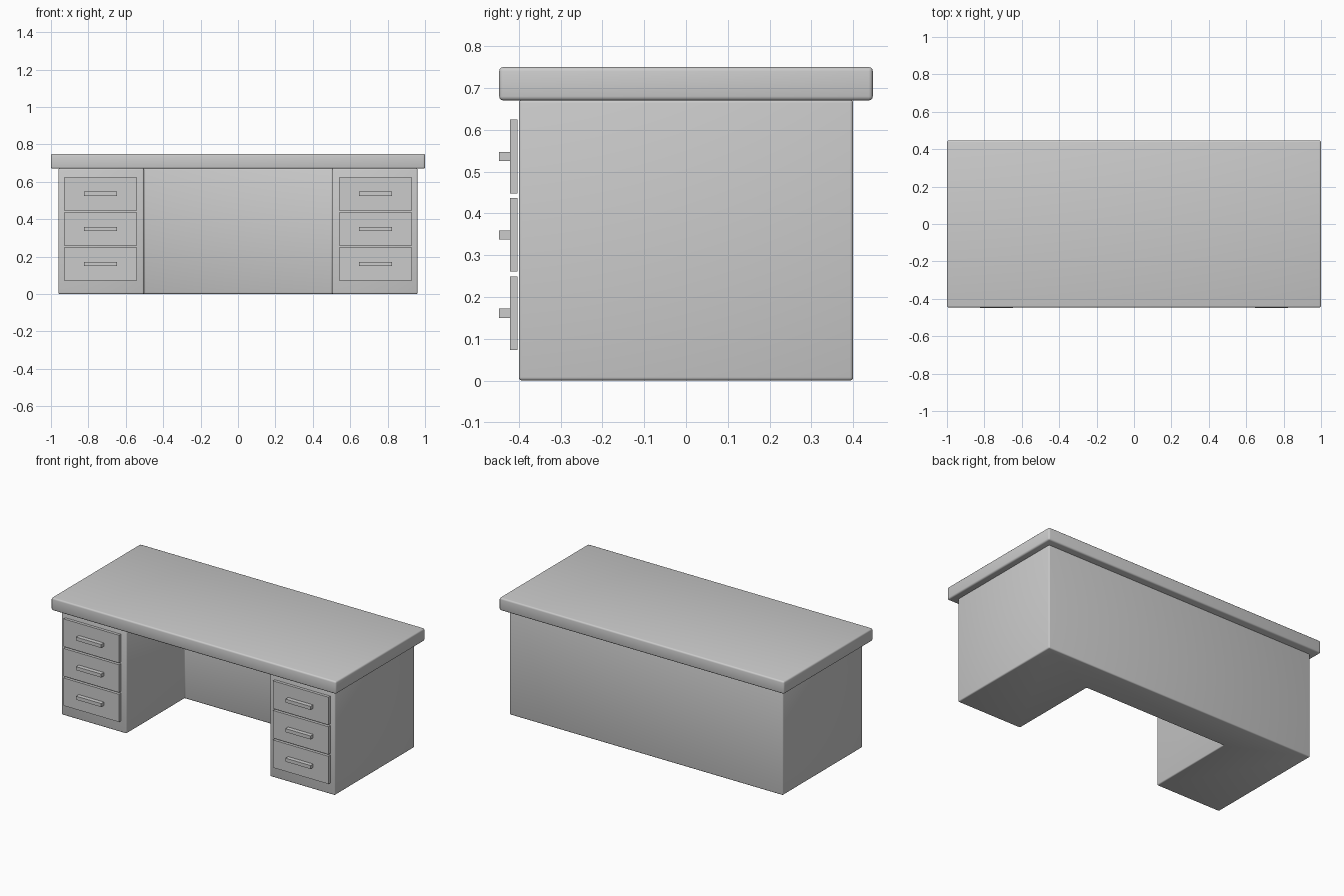
import bpy, bmesh, math

if "Cube" in bpy.data.objects:
    bpy.data.objects.remove(bpy.data.objects["Cube"])


def finish(obj, bevel=0.0):
    """Optional rounded edges plus smooth shading by angle."""
    bpy.ops.object.select_all(action='DESELECT')
    obj.select_set(True)
    bpy.context.view_layer.objects.active = obj
    if bevel:
        mod = obj.modifiers.new("rounded_edges", 'BEVEL')
        mod.width = bevel
        mod.segments = 3
        mod.limit_method = 'ANGLE'
        bpy.ops.object.modifier_apply(modifier=mod.name)
    bpy.ops.object.shade_smooth_by_angle(angle=math.radians(35))


def prism(name, outline, z0, z1, bevel=0.0):
    """Extrude a flat xy outline from z0 up to z1."""
    bm = bmesh.new()
    face = bm.faces.new([bm.verts.new((x, y, z0)) for x, y in outline])
    ext = bmesh.ops.extrude_face_region(bm, geom=[face])
    up = [v for v in ext["geom"] if isinstance(v, bmesh.types.BMVert)]
    bmesh.ops.translate(bm, verts=up, vec=(0, 0, z1 - z0))
    bmesh.ops.recalc_face_normals(bm, faces=bm.faces)
    mesh = bpy.data.meshes.new(name)
    bm.to_mesh(mesh)
    bm.free()
    obj = bpy.data.objects.new(name, mesh)
    bpy.context.collection.objects.link(obj)
    finish(obj, bevel)
    return obj


def box(name, x, y, z, bevel=0.0):
    return prism(name, [(x[0], y[0]), (x[1], y[0]), (x[1], y[1]), (x[0], y[1])],
                 z[0], z[1], bevel)


# Desk top slab
box("desk_top", (-1, 1), (-0.447, 0.447), (0.67, 0.75), 0.01)

# U-shaped body: two pedestals joined by a thick back
W, D, KNEE, KNEE_BACK = 0.96, 0.4, 0.503, 0.185
prism("desk_body", [(-W, -D), (-KNEE, -D), (-KNEE, KNEE_BACK), (KNEE, KNEE_BACK),
                    (KNEE, -D), (W, -D), (W, D), (-W, D)], 0.0, 0.672, 0.008)

# Drawer fronts and bar handles on both pedestals
for side, sx in (("left", -1), ("right", 1)):
    cx = sx * 0.735
    for i in range(3):
        cz = 0.161 + i * 0.1875
        box(f"{side}_drawer_front_{i + 1}", (cx - 0.195, cx + 0.195),
            (-0.421, -0.403), (cz - 0.088, cz + 0.088))
        box(f"{side}_drawer_handle_{i + 1}", (cx - 0.088, cx + 0.088),
            (-0.448, -0.421), (cz - 0.011, cz + 0.011))
